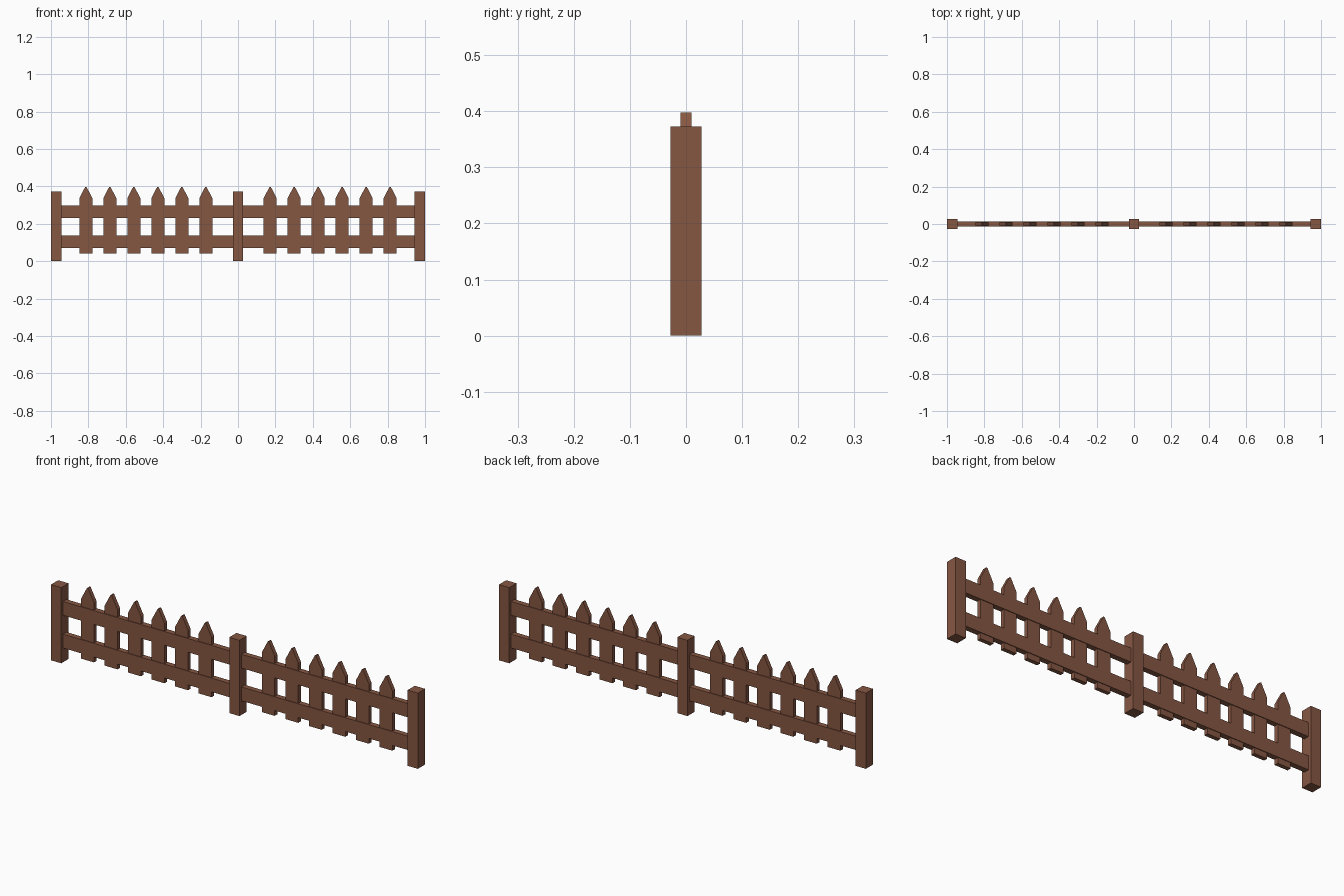
import bpy

if "Cube" in bpy.data.objects:
    bpy.data.objects.remove(bpy.data.objects["Cube"])

wood = bpy.data.materials.new("brown_wood")
wood.diffuse_color = (0.24, 0.095, 0.055, 1)
wood.use_nodes = True
wood.node_tree.nodes["Principled BSDF"].inputs["Base Color"].default_value = wood.diffuse_color


def extrude_profile(name, profile, half_depth):
    """Solid from an x-z outline, centred on y = 0."""
    n = len(profile)
    verts = [(x, -half_depth, z) for x, z in profile]
    verts += [(x, half_depth, z) for x, z in profile]
    faces = [tuple(range(n)), tuple(range(2 * n - 1, n - 1, -1))]
    faces += [(i, i + n, (i + 1) % n + n, (i + 1) % n) for i in range(n)]
    mesh = bpy.data.meshes.new(name)
    mesh.from_pydata(verts, [], faces)
    mesh.materials.append(wood)
    obj = bpy.data.objects.new(name, mesh)
    bpy.context.collection.objects.link(obj)
    return obj


def block(name, x0, x1, z0, z1, half_depth):
    return extrude_profile(name, [(x0, z0), (x1, z0), (x1, z1), (x0, z1)], half_depth)


# Square posts
POST = 0.028
for label, x in (("left", -1 + POST), ("middle", 0), ("right", 1 - POST)):
    block(f"{label}_post", x - POST, x + POST, 0, 0.373, POST)

for label, side in (("left", -1), ("right", 1)):
    # Two rails per bay, slightly thicker than the pickets
    x0, x1 = sorted((side * 0.02, side * 0.95))
    for level, z in (("lower", 0.07), ("upper", 0.231)):
        block(f"{label}_{level}_rail", x0, x1, z, z + 0.068, 0.0135)

    # Six pointed pickets per bay
    for i in range(6):
        c = side * (0.172 + i * 0.1283)
        w = 0.035
        extrude_profile(f"{label}_picket_{i + 1}",
                        [(c - w, 0.042), (c + w, 0.042), (c + w, 0.337),
                         (c + 0.003, 0.398), (c - 0.003, 0.398), (c - w, 0.337)], 0.01)
